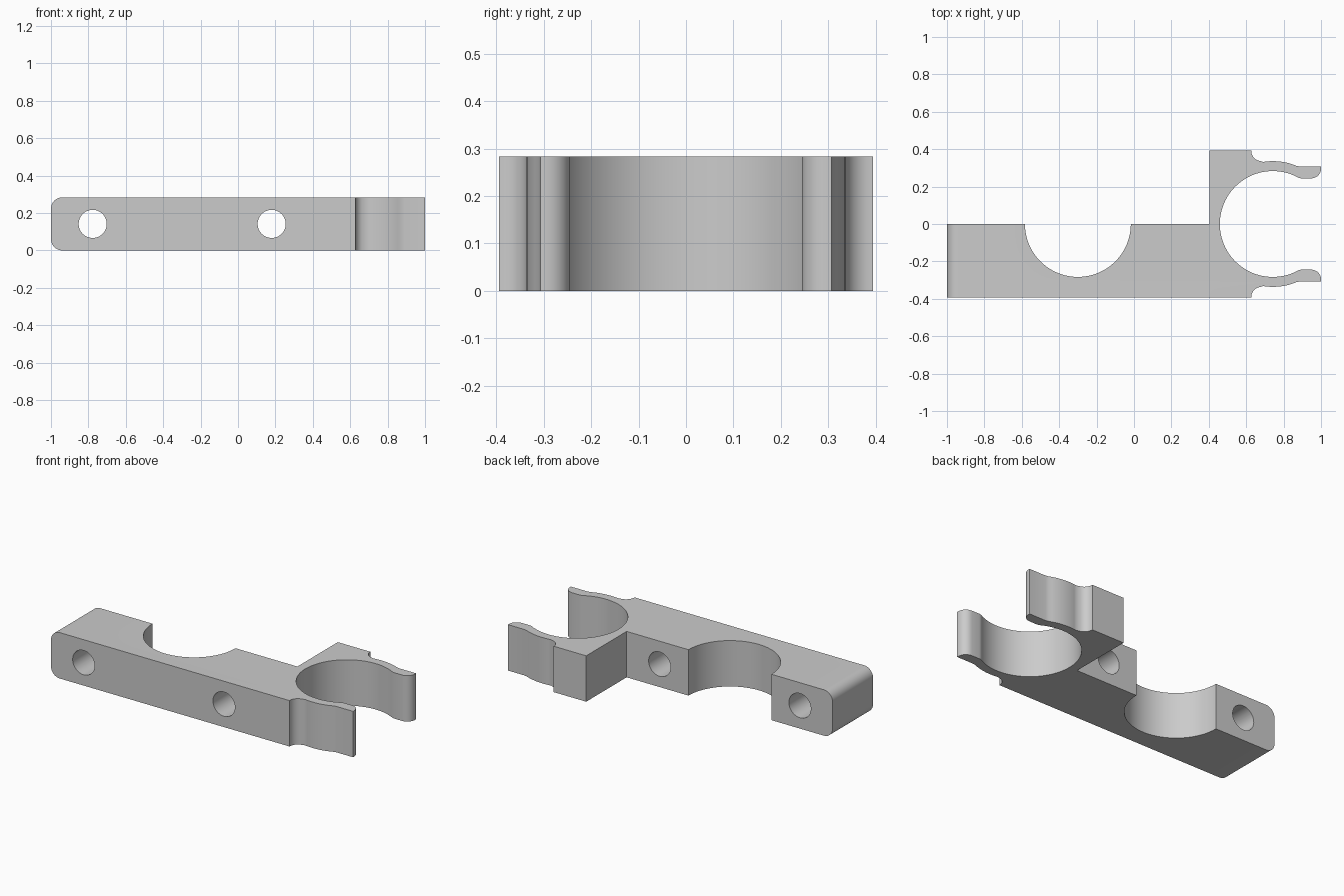
import bpy
import bmesh
from math import cos, sin, radians, asin, degrees, sqrt

if "Cube" in bpy.data.objects:
    bpy.data.objects.remove(bpy.data.objects["Cube"], do_unlink=True)

HEIGHT = 0.283
HALF = 0.394          # half depth of the whole part
RADIUS = 0.283        # clip bore and saddle radius
CLIP_X = 0.742
SADDLE_X = -0.30
OUTER = 0.336         # outer radius of the clip arms
LIP_IN, LIP_OUT = 0.244, 0.307

grey = bpy.data.materials.new("grey plastic")
grey.use_nodes = True
colour = (0.6, 0.6, 0.6, 1)
grey.diffuse_color = colour
grey.node_tree.nodes["Principled BSDF"].inputs["Base Color"].default_value = colour


def arc(cx, cy, r, start, end, steps):
    """Points on an arc, angles in degrees."""
    angles = [radians(start + (end - start) * i / steps) for i in range(steps + 1)]
    return [(cx + r * cos(a), cy + r * sin(a)) for a in angles]


# Upper clip arm, from the block corner round the tip to the back of the bore
outer_end = degrees(asin(0.318 / OUTER))
inner_start = degrees(asin(0.25 / RADIUS))
arm = [(0.627, HALF)]
arm += arc(0.682, 0.391, 0.055, 180, 262, 8)
arm += arc(CLIP_X, 0, OUTER, 99, outer_end, 10)
arm += [(0.868, 0.311), (0.888, LIP_OUT), (1.0, LIP_OUT)]
arm += arc(0.948, LIP_IN + 0.052, 0.052, 0, -90, 8)
arm += [(0.895, LIP_IN), (0.882, 0.246)]
arm += arc(CLIP_X, 0, RADIUS, inner_start, 180, 32)

# Closed outline: upper arm, its mirror image, then bar, saddle and step
outline = arm + [(x, -y) for x, y in reversed(arm[:-1])]
outline += [(-1, -HALF), (-1, 0)]
outline += arc(SADDLE_X, 0, RADIUS, 180, 360, 48)
outline += [(0.405, 0), (0.405, HALF)]

bm = bmesh.new()
base = bm.faces.new([bm.verts.new((x, y, 0)) for x, y in outline])
top = bmesh.ops.extrude_face_region(bm, geom=[base])["geom"]
bmesh.ops.translate(bm, vec=(0, 0, HEIGHT),
                    verts=[g for g in top if isinstance(g, bmesh.types.BMVert)])
bmesh.ops.recalc_face_normals(bm, faces=bm.faces)

# Rounded edges along the far end of the bar
end_edges = [e for e in bm.edges
             if all(v.co.x < -0.999 for v in e.verts)
             and abs(e.verts[0].co.z - e.verts[1].co.z) < 0.001]
bmesh.ops.bevel(bm, geom=end_edges, offset=0.06, segments=10, profile=0.5,
                affect='EDGES')

mesh = bpy.data.meshes.new("clip_bracket")
bm.to_mesh(mesh)
bm.free()
bracket = bpy.data.objects.new("clip_bracket", mesh)
bpy.context.collection.objects.link(bracket)
mesh.materials.append(grey)

# Screw holes through the bar
for name, x in (("end", -0.777), ("middle", 0.18)):
    bpy.ops.mesh.primitive_cylinder_add(vertices=48, radius=0.075, depth=0.7,
                                        location=(x, -0.2, HEIGHT / 2),
                                        rotation=(radians(90), 0, 0))
    cutter = bpy.context.object
    cutter.name = name + "_hole_cutter"
    cutter.data.materials.append(grey)
    cutter.hide_render = True
    cutter.hide_set(True)
    cut = bracket.modifiers.new(name + " hole", 'BOOLEAN')
    cut.operation = 'DIFFERENCE'
    cut.solver = 'EXACT'
    cut.object = cutter

# Bake the holes in, then smooth the round walls and keep the edges sharp
bpy.context.view_layer.objects.active = bracket
bracket.select_set(True)
for modifier in list(bracket.modifiers):
    bpy.ops.object.modifier_apply(modifier=modifier.name)
for helper in [o for o in bpy.data.objects if o.name.endswith("_hole_cutter")]:
    bpy.data.objects.remove(helper, do_unlink=True)
bpy.ops.object.shade_smooth_by_angle(angle=radians(30))
